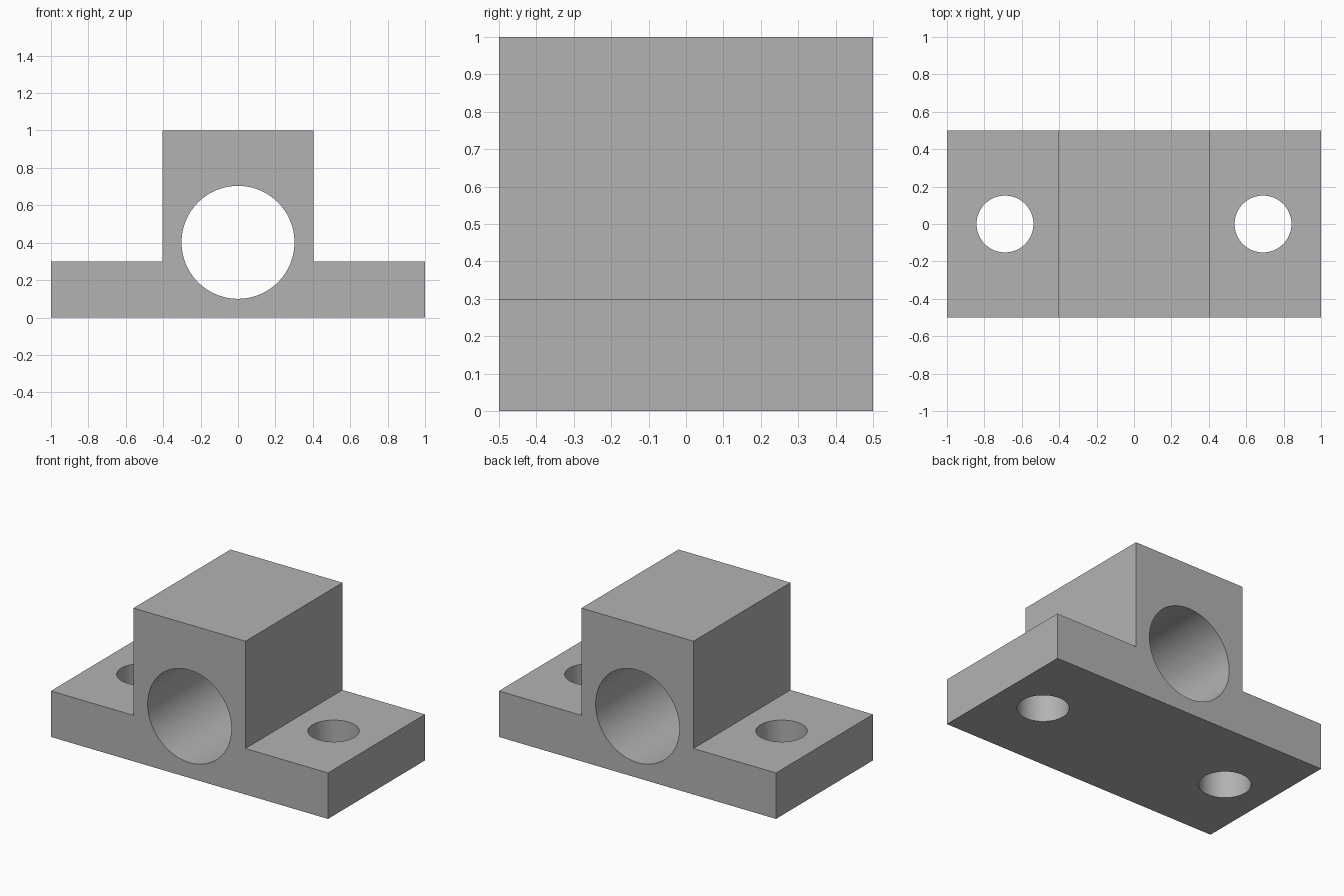
import bpy
import bmesh
import math
from mathutils import Matrix, Vector

old = bpy.data.objects.get("Cube")
if old:
    bpy.data.objects.remove(old, do_unlink=True)

# Overall dimensions
HALF_LENGTH, HALF_DEPTH, HEIGHT = 1.0, 0.5, 1.0
FLANGE_HEIGHT, BLOCK_HALF = 0.3, 0.404
BORE_RADIUS, BORE_Z = 0.302, 0.402
BOLT_RADIUS, BOLT_X = 0.152, 0.69

# Single grey material
grey = bpy.data.materials.new("plain_grey")
grey.use_nodes = True
colour = (0.45, 0.45, 0.45, 1)
grey.diffuse_color = colour
grey.node_tree.nodes["Principled BSDF"].inputs["Base Color"].default_value = colour


def make_object(name, bm):
    bmesh.ops.recalc_face_normals(bm, faces=bm.faces)
    mesh = bpy.data.meshes.new(name)
    bm.to_mesh(mesh)
    bm.free()
    mesh.materials.append(grey)
    obj = bpy.data.objects.new(name, mesh)
    bpy.context.collection.objects.link(obj)
    return obj


def cut_hole(body, name, radius, length, location, rotation=Matrix()):
    bm = bmesh.new()
    bmesh.ops.create_cone(bm, cap_ends=True, segments=96, radius1=radius,
                          radius2=radius, depth=length,
                          matrix=Matrix.Translation(location) @ rotation)
    cutter = make_object(name, bm)
    cutter.hide_render = True
    cut = body.modifiers.new(name, 'BOOLEAN')
    cut.operation = 'DIFFERENCE'
    cut.solver = 'EXACT'
    cut.object = cutter
    bpy.ops.object.modifier_apply(modifier=cut.name)
    bpy.data.objects.remove(cutter, do_unlink=True)


# Stepped body: half profile mirrored, then extruded front to back
half = [(HALF_LENGTH, 0), (HALF_LENGTH, FLANGE_HEIGHT),
        (BLOCK_HALF, FLANGE_HEIGHT), (BLOCK_HALF, HEIGHT)]
profile = half + [(-x, z) for x, z in reversed(half)]
bm = bmesh.new()
front = bm.faces.new([bm.verts.new((x, -HALF_DEPTH, z)) for x, z in profile])
extruded = bmesh.ops.extrude_face_region(bm, geom=[front], use_keep_orig=True)
back = [v for v in extruded["geom"] if isinstance(v, bmesh.types.BMVert)]
bmesh.ops.translate(bm, verts=back, vec=(0, 2 * HALF_DEPTH, 0))
body = make_object("bearing_block", bm)
bpy.ops.object.select_all(action='DESELECT')
bpy.context.view_layer.objects.active = body
body.select_set(True)

# Shaft bore and the two bolt holes
cut_hole(body, "shaft_bore", BORE_RADIUS, 2, Vector((0, 0, BORE_Z)),
         Matrix.Rotation(math.pi / 2, 4, 'X'))
for side, label in ((1, "left"), (-1, "right")):
    cut_hole(body, label + "_bolt_hole", BOLT_RADIUS, 1,
             Vector((side * BOLT_X, 0, FLANGE_HEIGHT / 2)))

# Smooth hole walls, sharp edges elsewhere
bpy.ops.object.shade_smooth_by_angle(angle=math.radians(30))
